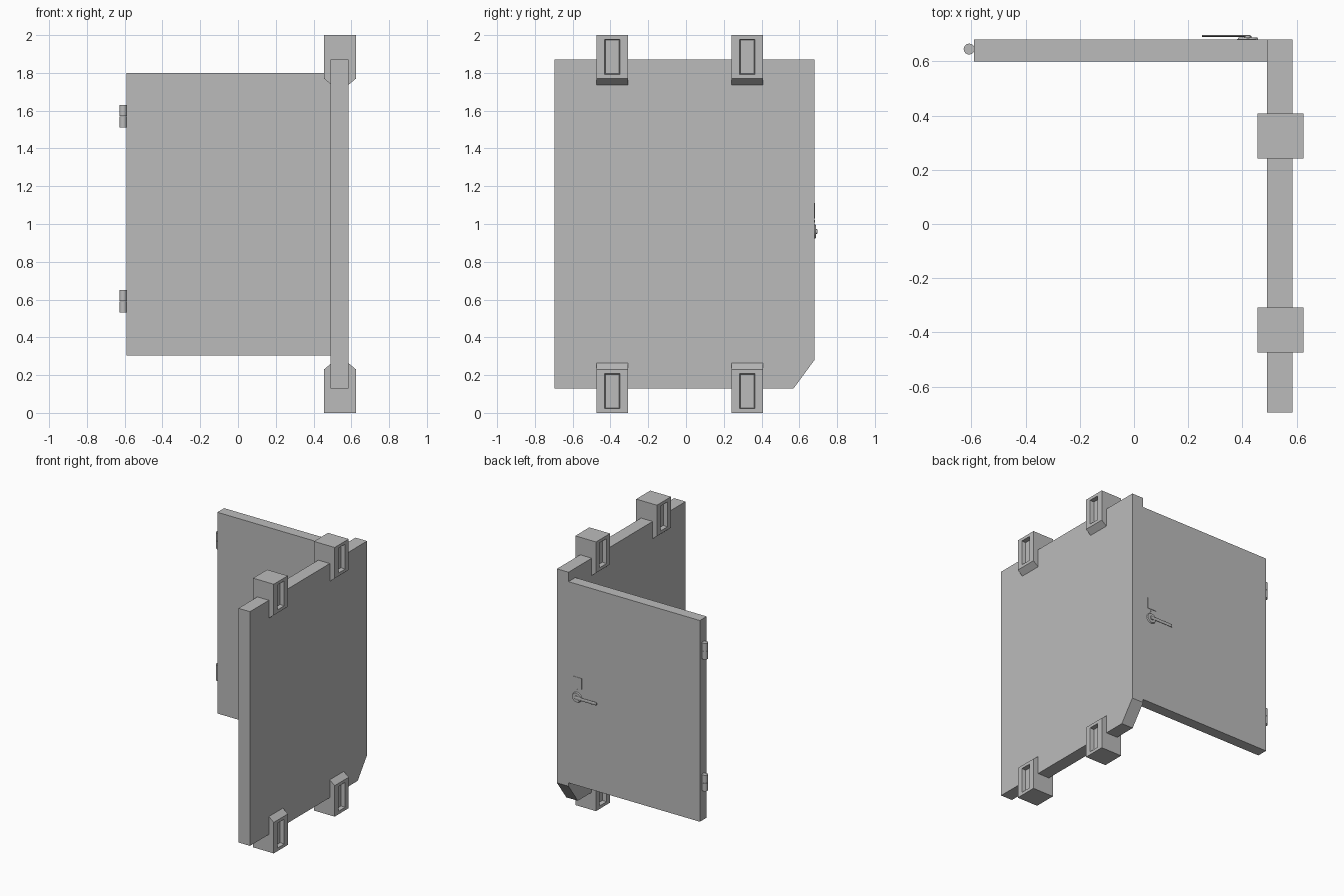
import bpy, bmesh
from math import pi
from mathutils import Vector, Matrix

cube = bpy.data.objects.get("Cube")
if cube:
    bpy.data.objects.remove(cube, do_unlink=True)

grey = bpy.data.materials.new("plain_grey")
grey.use_nodes = True
grey.diffuse_color = (0.5, 0.5, 0.5, 1)
grey.node_tree.nodes["Principled BSDF"].inputs["Base Color"].default_value = (0.5, 0.5, 0.5, 1)


def finish(name, bm):
    bmesh.ops.recalc_face_normals(bm, faces=bm.faces)
    mesh = bpy.data.meshes.new(name)
    bm.to_mesh(mesh)
    bm.free()
    mesh.materials.append(grey)
    obj = bpy.data.objects.new(name, mesh)
    bpy.context.collection.objects.link(obj)
    return obj


def extruded(points, depth):
    """Prism from a closed outline, pushed along the depth vector."""
    bm = bmesh.new()
    face = bm.faces.new([bm.verts.new(p) for p in points])
    out = bmesh.ops.extrude_face_region(bm, geom=[face])
    verts = [g for g in out["geom"] if isinstance(g, bmesh.types.BMVert)]
    bmesh.ops.translate(bm, vec=depth, verts=verts)
    bmesh.ops.recalc_face_normals(bm, faces=bm.faces)
    return bm


def box(name, low, high):
    low, high = Vector(low), Vector(high)
    bm = bmesh.new()
    bmesh.ops.create_cube(bm, size=1, matrix=Matrix.Translation((low + high) / 2)
                          @ Matrix.Diagonal((*(high - low), 1)))
    return finish(name, bm)


def cylinder(name, centre, radius, length, axis="Z", flat=1.0, end_radius=None):
    turn = {"Z": Matrix(), "Y": Matrix.Rotation(-pi / 2, 4, "X"),
            "X": Matrix.Rotation(-pi / 2, 4, "Y")}[axis]
    bm = bmesh.new()
    bmesh.ops.create_cone(bm, cap_ends=True, segments=24, radius1=radius,
                          radius2=radius if end_radius is None else end_radius, depth=length,
                          matrix=Matrix.Translation(centre) @ Matrix.Diagonal((1, flat, 1, 1)) @ turn)
    obj = finish(name, bm)
    bpy.ops.object.select_all(action="DESELECT")
    obj.select_set(True)
    bpy.context.view_layer.objects.active = obj
    bpy.ops.object.shade_smooth_by_angle()


# Side panel with one clipped lower corner
outline = [(-0.695, 0.13), (0.57, 0.13), (0.68, 0.28), (0.68, 1.87), (-0.695, 1.87)]
finish("side_panel", extruded([(0.49, y, z) for y, z in outline], (0.095, 0, 0)))

# Door leaf
box("door", (-0.59, 0.60, 0.305), (0.49, 0.68, 1.80))


# Clamp brackets with a recessed pocket on both sides
def bracket(name, y, top):
    profile = [(0.455, 0), (0.625, 0), (0.625, 0.23), (0.585, 0.263),
               (0.495, 0.263), (0.455, 0.23)]
    bm = extruded([(x, y, 2 - z if top else z) for x, z in profile], (0, 0.165, 0))
    sides = [f for f in bm.faces if abs(f.normal.x) > 0.99]
    bmesh.ops.inset_individual(bm, faces=sides, thickness=0.032)
    for face in sides:
        for v in face.verts:
            mid = y + 0.0825
            v.co.y = mid + (0.04 if v.co.y > mid else -0.04)
    bmesh.ops.inset_individual(bm, faces=sides, thickness=0.006, depth=-0.03)
    finish(name, bm)


for place, y in (("front", -0.473), ("rear", 0.242)):
    bracket(place + "_lower_bracket", y, False)
    bracket(place + "_upper_bracket", y, True)

# Hinge barrels, each made of two knuckles
for place, z in (("lower", 0.53), ("upper", 1.51)):
    for i in range(2):
        cylinder(f"{place}_hinge_knuckle_{i + 1}", (-0.608, 0.645, z + 0.03 + i * 0.061), 0.02, 0.059)

# Lock plate with a small keyhole cover, rose, neck and lever
box("lock_plate", (0.38, 0.679, 1.03), (0.45, 0.683, 1.11))
cylinder("keyhole_cover", (0.42, 0.681, 1.015), 0.006, 0.005, "Y")
cylinder("handle_rose", (0.42, 0.683, 0.96), 0.04, 0.010, "Y", end_radius=0.034)
cylinder("handle_neck", (0.42, 0.690, 0.96), 0.014, 0.008, "Y")
cylinder("handle_lever", (0.34, 0.6935, 0.96), 0.012, 0.18, "X", flat=0.3)
